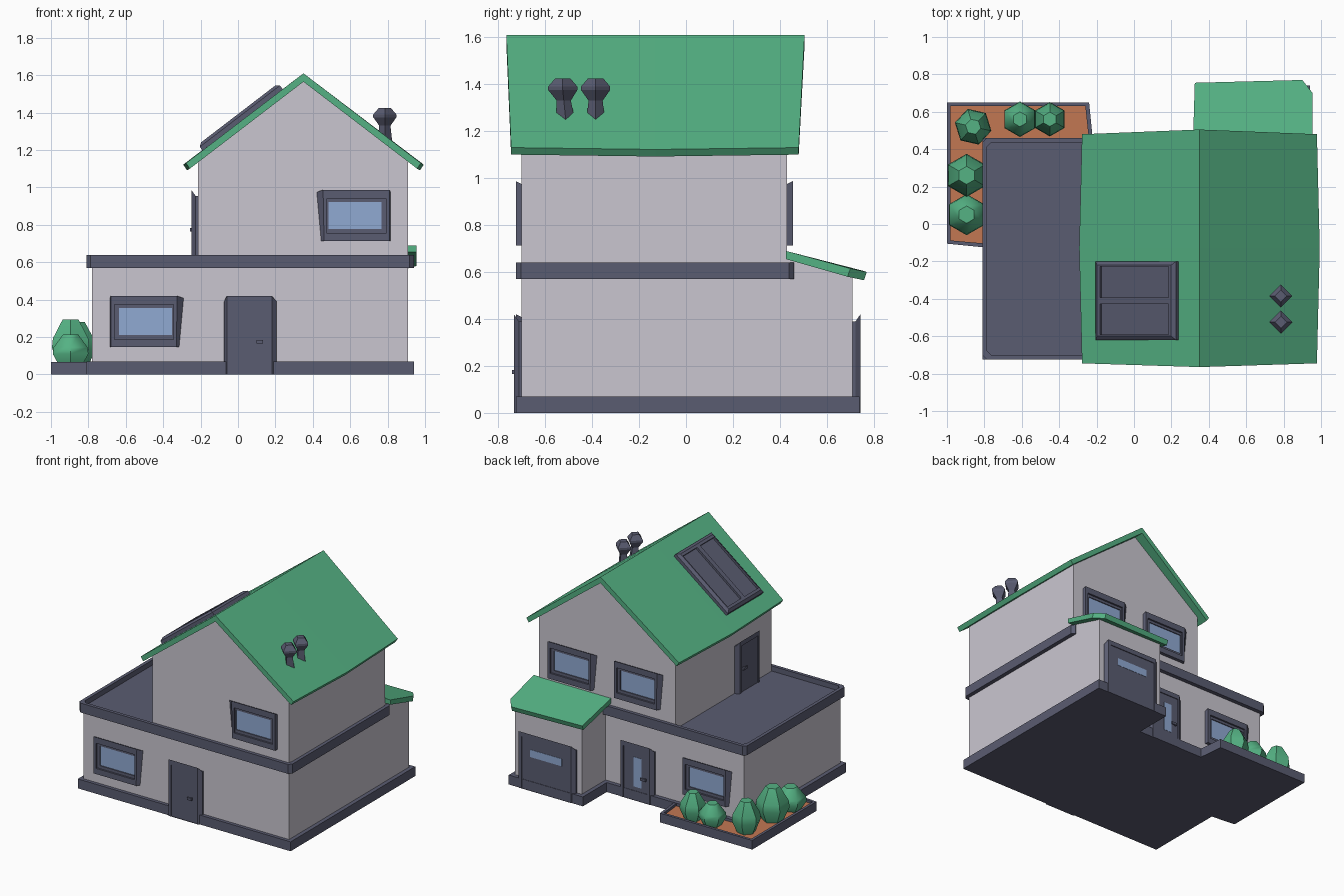
import bpy
import bmesh
import math
from mathutils import Matrix, Vector

if "Cube" in bpy.data.objects:
    bpy.data.objects.remove(bpy.data.objects["Cube"])


def material(name, rgb):
    m = bpy.data.materials.new(name)
    m.use_nodes = True
    m.diffuse_color = (*rgb, 1)
    m.node_tree.nodes["Principled BSDF"].inputs["Base Color"].default_value = (*rgb, 1)
    return m


WALL = material("pale_wall", (0.59, 0.565, 0.63))
TRIM = material("slate_trim", (0.102, 0.107, 0.165))
GREEN = material("green", (0.09, 0.445, 0.23))
GLASS = material("blue_glass", (0.28, 0.40, 0.65))
SOIL = material("brown_soil", (0.54, 0.185, 0.086))


def loft(name, rings, mat, end_mat=None, matrix=None):
    """Skin matching rings, cap both ends; the last cap may have its own colour."""
    bm = bmesh.new()
    loops = [[bm.verts.new(p) for p in ring] for ring in rings]
    n = len(loops[0])
    for a, b in zip(loops, loops[1:]):
        for i in range(n):
            j = (i + 1) % n
            bm.faces.new((a[i], a[j], b[j], b[i]))
    bm.faces.new(loops[0])
    cap = bm.faces.new(loops[-1])
    cap.material_index = 1 if end_mat else 0
    bmesh.ops.recalc_face_normals(bm, faces=bm.faces)
    mesh = bpy.data.meshes.new(name)
    bm.to_mesh(mesh)
    bm.free()
    mesh.materials.append(mat)
    if end_mat:
        mesh.materials.append(end_mat)
    ob = bpy.data.objects.new(name, mesh)
    bpy.context.collection.objects.link(ob)
    if matrix:
        ob.matrix_world = matrix
    return ob


def flat(points, z):
    return [(x, y, z) for x, y in points]


def rect(x0, x1, y0, y1, cut=0.0):
    """Plan rectangle, optionally with clipped corners."""
    if not cut:
        return [(x0, y0), (x1, y0), (x1, y1), (x0, y1)]
    return [(x0 + cut, y0), (x1 - cut, y0), (x1, y0 + cut), (x1, y1 - cut),
            (x1 - cut, y1), (x0 + cut, y1), (x0, y1 - cut), (x0, y0 + cut)]


def panel(left, right, low, high, out, flare=0.0):
    """Upright rectangle standing proud of a wall; flare widens the top corner."""
    return [(left, -out, low), (right, -out, low), (right + flare, -out, high), (left, -out, high)]


def wall(x, y, z, turn):
    return Matrix.Translation((x, y, z)) @ Matrix.Rotation(turn, 4, "Z")


FRONT, BACK, SIDE = 0, math.pi, -math.pi / 2

# Walls
loft("lower_walls", [flat(rect(-0.78, 0.91, -0.70, 0.43), z) for z in (0.01, 0.59)], WALL)
gable = [(-0.215, 0.58), (0.91, 0.58), (0.91, 1.15), (0.35, 1.58), (-0.215, 1.15)]
loft("upper_walls", [[(x, y, z) for x, z in gable] for y in (-0.70, 0.43)], WALL)
lean = [(0.40, 0.01), (0.71, 0.01), (0.71, 0.585), (0.40, 0.665)]
loft("annex_walls", [[(x, y, z) for y, z in lean] for x in (0.36, 0.91)], WALL)

# Plinth, floor band and terrace
plinth = [(-0.81, -0.725), (0.94, -0.725), (0.94, 0.74), (0.33, 0.74), (0.33, 0.46), (-0.81, 0.46)]
loft("plinth", [flat(plinth, 0), flat(plinth, 0.07)], TRIM)
outer, inner = rect(-0.81, 0.94, -0.725, 0.46, 0.022), rect(-0.785, 0.915, -0.70, 0.435, 0.022)
loft("terrace_band", [flat(outer, 0.57), flat(outer, 0.64), flat(inner, 0.64), flat(inner, 0.602)], TRIM)

# Main roof, slightly bowed along the eaves
sections = []
for ridge_y, eave_y, half, drop in ((-0.765, -0.745, 0.628, 0), (-0.13, -0.13, 0.643, 0.008), (0.505, 0.48, 0.628, 0)):
    top, under = 1.13 - drop, 1.10 - drop
    sections.append([(0.35 - half, eave_y, top), (0.35, ridge_y, 1.61), (0.35 + half, eave_y, top),
                     (0.33 + half, eave_y, under), (0.35, ridge_y, 1.565), (0.37 - half, eave_y, under)])
loft("main_roof", sections, GREEN)

# Annex roof with a clipped corner
slab = [(0.315, 0.425, 0.69), (0.955, 0.425, 0.69), (0.955, 0.70, 0.615), (0.90, 0.77, 0.60), (0.325, 0.755, 0.605)]
loft("annex_roof", [slab, [(x, y - 0.012 if y > 0.5 else y, z - 0.035) for x, y, z in slab]], GREEN)


# Windows, built around their own centre
def window(name, x, y, z, turn, mirror=False):
    rings = [panel(-0.195, 0.175, -0.137, 0.125, 0, 0.024),
             panel(-0.19, 0.16, -0.137, 0.137, 0.025, 0.005),
             panel(-0.17, 0.145, -0.095, 0.092, 0.025),
             panel(-0.17, 0.145, -0.095, 0.092, 0.012),
             panel(-0.147, 0.137, -0.073, 0.073, 0.012),
             panel(-0.147, 0.137, -0.073, 0.073, 0.005)]
    if mirror:
        rings = [[(-px, py, pz) for px, py, pz in ring] for ring in rings]
    loft(name, rings, TRIM, GLASS, wall(x, y, z, turn))


window("front_lower_window", -0.49, -0.70, 0.283, FRONT)
window("front_upper_window", 0.62, -0.70, 0.85, FRONT, True)
window("back_lower_window", -0.48, 0.43, 0.283, BACK)
window("back_upper_window_left", 0.63, 0.43, 0.85, BACK)
window("back_upper_window_right", 0.085, 0.43, 0.85, BACK)


# Doors, built around the middle of their threshold
def door(name, matrix, half, height, handle=0, pane=None):
    side = half - 0.038
    rings = [panel(-half, half, 0, height - 0.03, 0),
             panel(-half, half, 0, height - 0.03, 0.012),
             panel(0.014 - half, half - 0.025, 0, height, 0.033),
             panel(-side, side, 0, height - 0.035, 0.033),
             panel(-side, side, 0, height - 0.035, 0.027)]
    loft(name, rings, TRIM, None, matrix)
    if handle:
        a, b = sorted((handle, handle * 0.5))
        loft(name + "_lever", [panel(a, b, 0.165, 0.183, d) for d in (0.034, 0.042)], TRIM, None, matrix)
        a, b = sorted((handle, handle * 0.8))
        loft(name + "_lever_stem", [panel(a, b, 0.165, 0.183, d) for d in (0.026, 0.035)], TRIM, None, matrix)
    if pane:
        loft(name + "_pane", [panel(*pane, d) for d in (0.026, 0.029)], GLASS, None, matrix)


door("front_door", wall(0.066, -0.70, 0, FRONT), 0.14, 0.42, 0.068)
door("back_door", wall(0.09, 0.43, 0, BACK), 0.14, 0.42, 0.085, (-0.02, 0.045, 0.1, 0.32))
door("terrace_door", wall(-0.215, -0.40, 0.60, SIDE), 0.135, 0.385, -0.085)
door("garage_door", wall(0.635, 0.71, 0, BACK), 0.235, 0.42, 0, (-0.13, 0.13, 0.25, 0.305))

# Twin roof panels on the left slope
slope = Matrix.Translation((0.025, -0.41, 1.361)) @ Matrix.Rotation(0.917, 4, "Y") @ Matrix.Rotation(SIDE, 4, "Z")
for name, side in (("roof_panel_front", 1), ("roof_panel_back", -1)):
    spec = [(0, 0.21, 0.27, -0.02), (0, 0.21, 0.27, 0.025), (0, 0.19, 0.25, 0.04),
            (0.018, 0.182, 0.23, 0.04), (0.018, 0.182, 0.23, 0.025)]
    loft(name, [panel(side * a, side * b, -h, h, d) for a, b, h, d in spec], TRIM, None, slope)


# Turned shapes with few sides
def turned(name, x, y, profile, sides, turn=0.0, lean=0.0):
    base, rings = profile[0][1], []
    for r, z in profile:
        angles = [turn + math.tau * i / sides for i in range(sides)]
        shift = lean * max(0, profile[2][1] - z) if len(profile) > 2 else 0
        rings.append([(x + r * math.cos(a), y + shift + r * math.sin(a), z) for a in angles])
    return rings


for name, y, lean_by in (("front_vent", -0.525, 0.1), ("back_vent", -0.385, 0)):
    profile = [(0.04, 1.24), (0.03, 1.33), (0.062, 1.375), (0.062, 1.39), (0.032, 1.425)]
    loft(name, turned(name, 0.785, y, profile, 4, 0, lean_by), TRIM)

# Corner planter
edge = [(-1, -0.105), (-0.80, -0.125), (-0.80, 0.45), (-0.22, 0.45), (-0.24, 0.65), (-1, 0.65)]
rim = [(-0.98, -0.088), (-0.79, -0.105), (-0.79, 0.44), (-0.24, 0.44), (-0.26, 0.63), (-0.98, 0.63)]
loft("planter", [flat(edge, 0), flat(edge, 0.068), flat(rim, 0.068), flat(rim, 0.05)], TRIM, SOIL)

# Bushes
bushes = [(-0.86, 0.52, 0.10, 0.28), (-0.61, 0.56, 0.095, 0.21), (-0.45, 0.56, 0.092, 0.25),
          (-0.895, 0.26, 0.115, 0.295), (-0.895, 0.05, 0.11, 0.215)]
for i, (x, y, r, top) in enumerate(bushes):
    h = top - 0.04
    profile = [(r * 0.6, 0.04), (r, 0.04 + h * 0.4), (r * 0.95, 0.04 + h * 0.6), (r * 0.42, top)]
    name = f"bush_{i + 1}"
    ob = loft(name, turned(name, x, y, profile, 6, math.pi / 6 + (i == 0) * 0.3), GREEN)
    bpy.ops.object.select_all(action="DESELECT")
    ob.select_set(True)
    bpy.context.view_layer.objects.active = ob
    bpy.ops.object.shade_smooth_by_angle(angle=math.radians(50))
